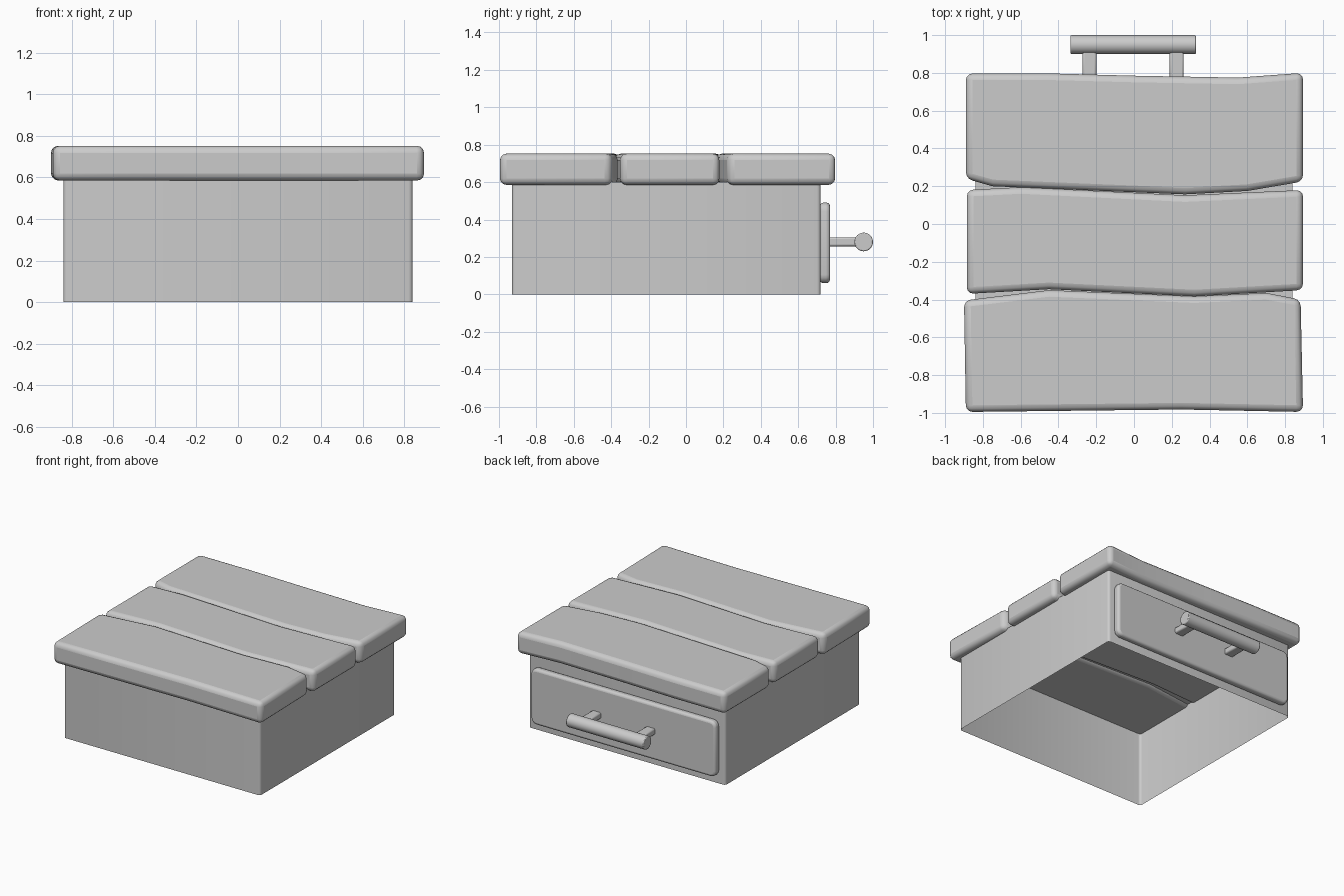
import bpy, bmesh
from mathutils import Matrix, Vector

if "Cube" in bpy.data.objects:
    bpy.data.objects.remove(bpy.data.objects["Cube"])


def finish(name, bm, bevel=0.0, segments=3):
    bmesh.ops.recalc_face_normals(bm, faces=bm.faces)
    mesh = bpy.data.meshes.new(name)
    bm.to_mesh(mesh)
    bm.free()
    ob = bpy.data.objects.new(name, mesh)
    bpy.context.collection.objects.link(ob)
    if bevel:
        mod = ob.modifiers.new("round_edges", 'BEVEL')
        mod.width, mod.segments, mod.limit_method = bevel, segments, 'ANGLE'
    bpy.context.view_layer.objects.active = ob
    ob.select_set(True)
    bpy.ops.object.shade_smooth_by_angle(angle=0.7)
    ob.select_set(False)
    return ob


def box(x0, x1, y0, y1, z0, z1):
    bm = bmesh.new()
    size = (x1 - x0, y1 - y0, z1 - z0)
    mid = Vector(((x0 + x1) / 2, (y0 + y1) / 2, (z0 + z1) / 2))
    bmesh.ops.create_cube(bm, size=1, matrix=Matrix.Translation(mid) @ Matrix.Diagonal((*size, 1)))
    return bm


def edges_along(bm, axis):
    return [e for e in bm.edges if abs((e.verts[0].co - e.verts[1].co).normalized()[axis]) > 0.99]


# Cabinet body: thin-walled box, open underneath, rounded upright corners
bm = box(-0.84, 0.84, -0.93, 0.72, 0, 0.6)
bmesh.ops.bevel(bm, geom=edges_along(bm, 2), offset=0.02, segments=3, profile=0.5, affect='EDGES')
bmesh.ops.delete(bm, geom=[f for f in bm.faces if f.normal.z < -0.9], context='FACES')
finish("cabinet_body", bm)

# Top planks: wavy outlines, extruded and rounded
planks = {
    "plank_front": [(-0.89, -0.995), (-0.45, -0.99), (0.25, -0.982), (0.895, -0.995), (0.882, -0.4),
                    (0.7, -0.365), (0.32, -0.383), (-0.45, -0.35), (-0.9, -0.405)],
    "plank_middle": [(-0.885, -0.37), (-0.45, -0.345), (0.32, -0.383), (0.895, -0.35), (0.895, 0.18),
                     (0.27, 0.152), (-0.6, 0.195), (-0.885, 0.18)],
    "plank_back": [(-0.89, 0.24), (-0.75, 0.2), (0.27, 0.157), (0.6, 0.175), (0.895, 0.225),
                   (0.895, 0.8), (0.55, 0.775), (0, 0.785), (-0.45, 0.797), (-0.89, 0.797)],
}
for name, outline in planks.items():
    bm = bmesh.new()
    face = bm.faces.new([bm.verts.new((x, y, 0.585)) for x, y in outline])
    top = bmesh.ops.extrude_face_region(bm, geom=[face], use_keep_orig=True)
    bmesh.ops.translate(bm, vec=(0, 0, 0.167),
                        verts=[v for v in top["geom"] if isinstance(v, bmesh.types.BMVert)])
    finish(name, bm, 0.035)

# Drawer front on the back side: rounded corners and softened rim
bm = box(-0.79, 0.79, 0.715, 0.77, 0.06, 0.49)
bmesh.ops.bevel(bm, geom=edges_along(bm, 1), offset=0.045, segments=4, profile=0.5, affect='EDGES')
finish("drawer_front", bm, 0.018)

# Handle: two flat posts and a round bar
for side, x in (("left", -0.236), ("right", 0.226)):
    finish("handle_post_" + side, box(x - 0.037, x + 0.037, 0.76, 0.93, 0.257, 0.305), 0.01, 2)
bm = bmesh.new()
bmesh.ops.create_cone(bm, cap_ends=True, segments=24, radius1=0.05, radius2=0.05, depth=0.664,
                      matrix=Matrix.Translation((-0.004, 0.95, 0.28)) @ Matrix.Rotation(1.5707963, 4, 'Y'))
finish("handle_bar", bm, 0.006, 2)
